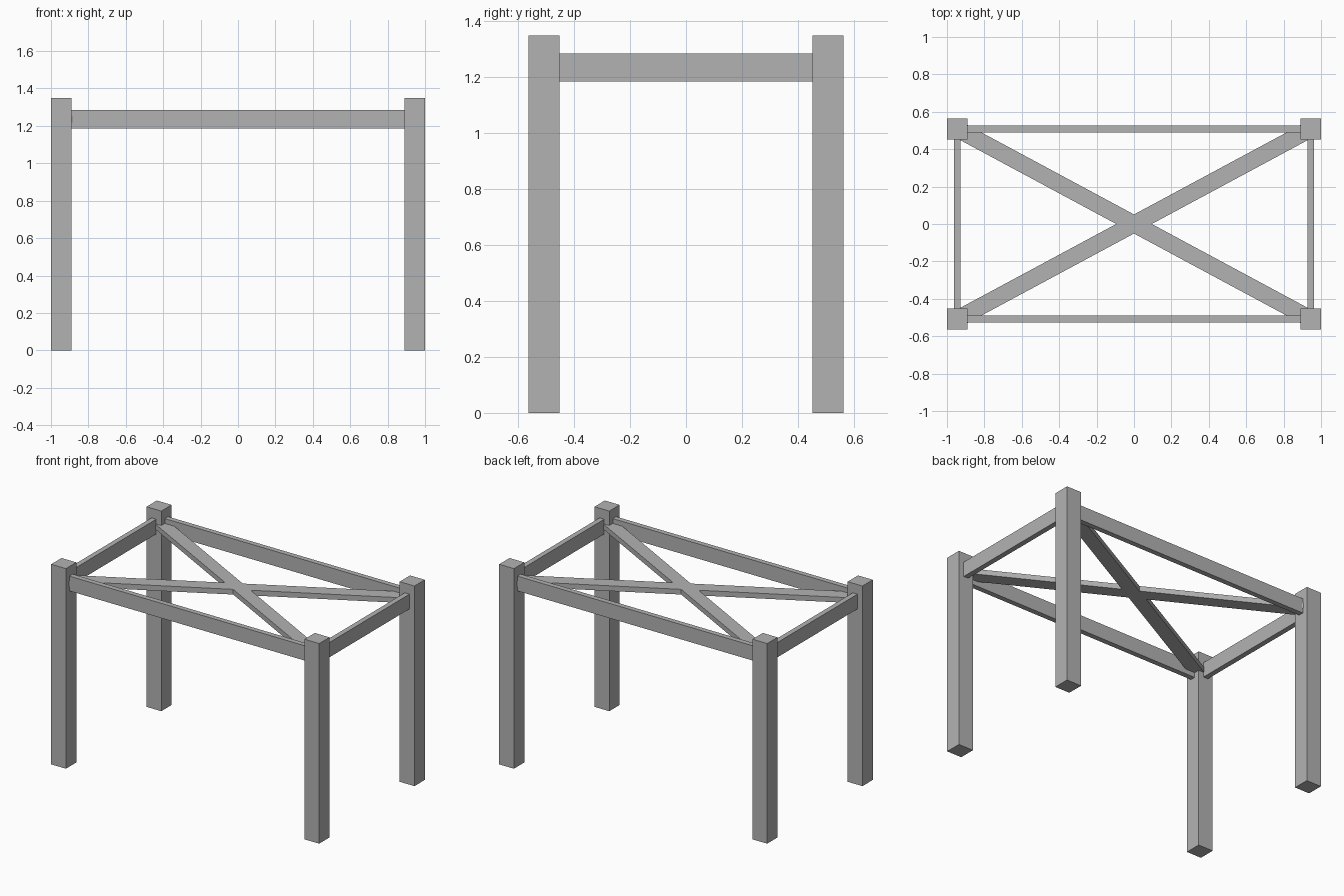
import bpy
import math

if "Cube" in bpy.data.objects:
    bpy.data.objects.remove(bpy.data.objects["Cube"], do_unlink=True)

GREY = (0.45, 0.45, 0.45, 1)
grey = bpy.data.materials.new("plain grey")
grey.use_nodes = True
grey.diffuse_color = GREY
grey.node_tree.nodes["Principled BSDF"].inputs["Base Color"].default_value = GREY

LEG, HEIGHT = 0.11, 1.35          # leg thickness and height
LX, LY = 0.945, 0.508             # leg centres
RAIL_Z, RAIL_H, THIN = 1.235, 0.10, 0.035
BRACE_W = 0.09


def beam(name, size, centre, turn=0.0):
    """Box of the given size, turned about z."""
    bpy.ops.mesh.primitive_cube_add(size=1, location=centre, rotation=(0, 0, turn))
    obj = bpy.context.object
    obj.name = name
    obj.scale = size
    bpy.ops.object.transform_apply(location=False, rotation=False, scale=True)
    obj.data.materials.append(grey)
    return obj


# Four square legs
for sx, side in ((-1, "right"), (1, "left")):
    for sy, end in ((-1, "front"), (1, "back")):
        beam(f"{end}_{side}_leg", (LEG, LEG, HEIGHT), (sx * LX, sy * LY, HEIGHT / 2))

# Rails running between the legs
for s, end, side in ((-1, "front", "right"), (1, "back", "left")):
    beam(f"{end}_rail", (2 * LX - LEG, THIN, RAIL_H), (0, s * LY, RAIL_Z))
    beam(f"{side}_rail", (THIN, 2 * LY - LEG, RAIL_H), (s * LX, 0, RAIL_Z))

# Flat diagonal braces crossing in the middle
for s, name in ((1, "rising_brace"), (-1, "falling_brace")):
    beam(name, (2 * math.hypot(LX, LY), BRACE_W, THIN), (0, 0, RAIL_Z), s * math.atan2(LY, LX))
